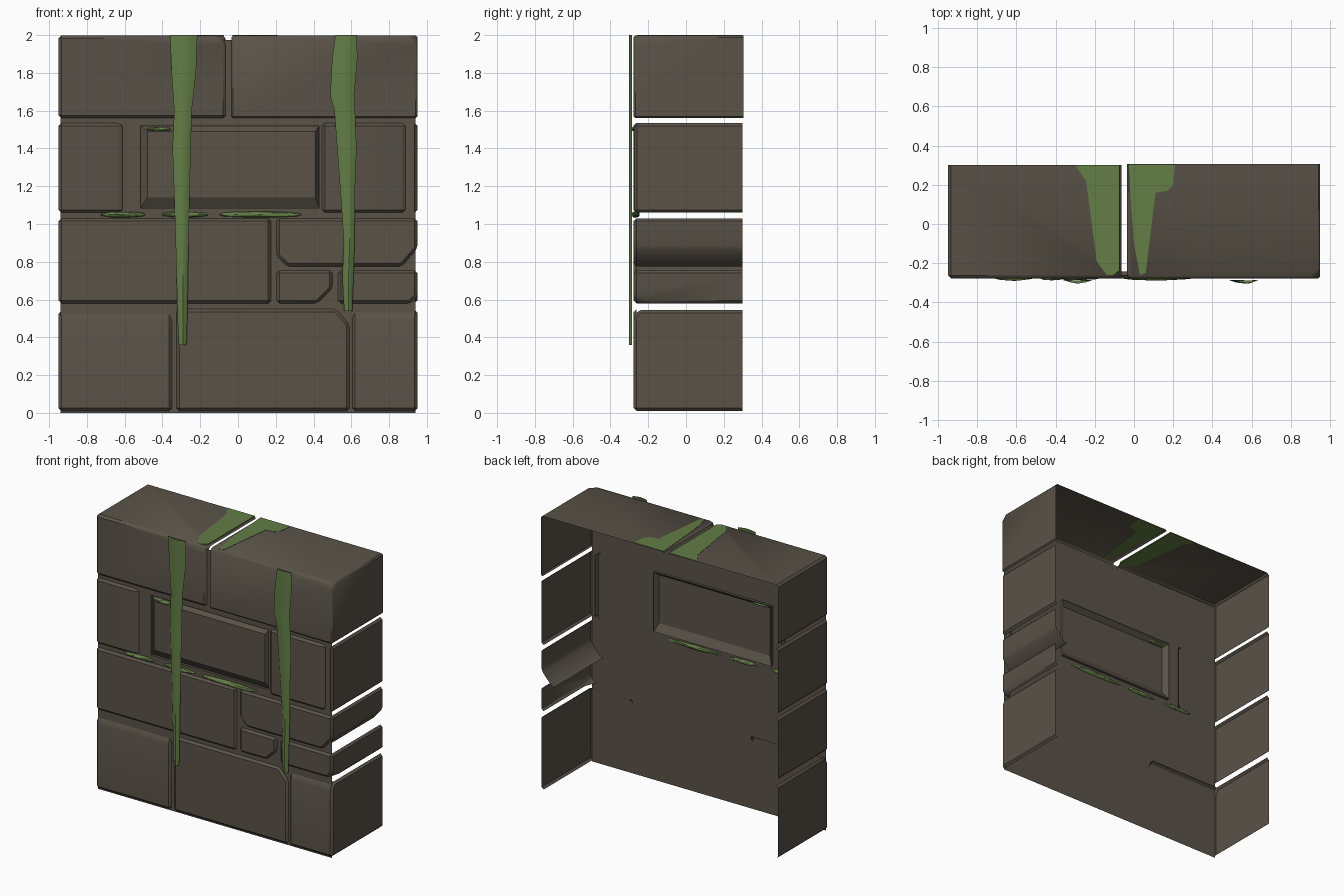
import bpy, bmesh, random
from mathutils import Vector

random.seed(4)
if "Cube" in bpy.data.objects:
    bpy.data.objects.remove(bpy.data.objects["Cube"])


def material(name, rgb):
    m = bpy.data.materials.new(name)
    m.use_nodes = True
    m.diffuse_color = (*rgb, 1)
    bsdf = m.node_tree.nodes["Principled BSDF"]
    bsdf.inputs["Base Color"].default_value = (*rgb, 1)
    bsdf.inputs["Roughness"].default_value = 0.9
    return m


STONE = material("brown grey stone", (0.100, 0.085, 0.064))
MOSS = material("moss green", (0.125, 0.205, 0.062))

FRONT, MORTAR, BACK, BEVEL = -0.277, -0.262, 0.30, 0.015
FACE, LEFT, RIGHT, TOP = (0, -1, 0), (1, 0, 0), (-1, 0, 0), (0, 0, 1)


def finish(bm, name, mat, smooth=True):
    me = bpy.data.meshes.new(name)
    bm.to_mesh(me)
    bm.free()
    ob = bpy.data.objects.new(name, me)
    bpy.context.collection.objects.link(ob)
    me.materials.append(mat)
    if smooth:
        bpy.ops.object.select_all(action="DESELECT")
        ob.select_set(True)
        bpy.context.view_layer.objects.active = ob
        bpy.ops.object.shade_smooth_by_angle(angle=0.5)
    return ob


def block(name, x0, x1, z0, z1, sides=(), chips=(), front=FRONT, dirs=(FACE,)):
    """Bevelled stone, chipped by planes, keeping only its outward shell."""
    bm = bmesh.new()
    bmesh.ops.create_cube(bm, size=1)
    back = BACK + BEVEL
    for v in bm.verts:
        v.co = (x1 if v.co.x > 0 else x0, back if v.co.y > 0 else front,
                z1 if v.co.z > 0 else z0)
    for point, normal in chips:
        cut = bmesh.ops.bisect_plane(
            bm, geom=bm.verts[:] + bm.edges[:] + bm.faces[:], plane_co=point,
            plane_no=normal, clear_outer=True)
        edges = [e for e in cut["geom_cut"] if isinstance(e, bmesh.types.BMEdge)]
        bmesh.ops.holes_fill(bm, edges=edges)
    bmesh.ops.recalc_face_normals(bm, faces=bm.faces[:])
    bmesh.ops.bevel(bm, geom=bm.edges[:], offset=BEVEL, segments=1,
                    affect="EDGES", clamp_overlap=True)
    bm.normal_update()
    keep = [Vector(d) for d in (*dirs, *sides)]
    drop = [f for f in bm.faces if f.normal.y > 0.3
            or not any(f.normal.dot(d) > 0.3 for d in keep)]
    bmesh.ops.delete(bm, geom=drop, context="FACES")
    return finish(bm, name, STONE)


def loft(name, rings, mat, cap_start=False, cap_end=False, smooth=True):
    bm = bmesh.new()
    loops = [[bm.verts.new(p) for p in ring] for ring in rings]
    n = len(loops[0])
    for a, b in zip(loops, loops[1:]):
        for i in range(n):
            bm.faces.new((a[i], a[(i + 1) % n], b[(i + 1) % n], b[i]))
    if cap_start:
        bm.faces.new(loops[0])
    if cap_end:
        bm.faces.new(loops[-1])
    bmesh.ops.recalc_face_normals(bm, faces=bm.faces[:])
    return finish(bm, name, mat, smooth)


# Top course, with broken corners
block("top_stone_right", -0.95, -0.065, 1.56, 1.998, (RIGHT, TOP),
      [((-0.115, FRONT, 2), (1, -1, 1))])
block("top_stone_left", -0.035, 0.95, 1.56, 1.998, (LEFT, TOP),
      [((0.90, FRONT, 2), (1, -1, 1)), ((-0.01, FRONT, 2), (-1, -1, 1))])

# Second course
block("second_stone_right", -0.95, -0.60, 1.06, 1.535, (RIGHT,),
      [((-0.635, FRONT, 0), (0.5, -0.85, 0))])
block("second_stone_left", 0.445, 0.895, 1.06, 1.535, (),
      [((0.875, FRONT, 0), (0.8, -0.6, 0))])
block("second_side_left", 0.6, 0.95, 1.06, 1.535, front=-0.275, dirs=(LEFT,))

# Third course, with a slanted stone on the left end
block("third_stone_right", -0.95, 0.175, 0.58, 1.03, (RIGHT,))
block("third_stone_upper_left", 0.205, 0.95, 0.775, 1.03, (LEFT,),
      [((0.95, 0, 0.87), (0.75, 0, -0.66)), ((0.205, 0, 0.83), (-0.7, 0, -0.7))])
block("third_stone_small", 0.205, 0.50, 0.58, 0.755, (),
      [((0.42, 0, 0.58), (0.7, 0, -0.7))])
block("third_stone_lower_left", 0.53, 0.95, 0.58, 0.755, (LEFT,),
      [((0.91, FRONT, 0.58), (0.7, -0.3, -0.7))])

# Bottom course
block("bottom_stone_right", -0.95, -0.35, 0.01, 0.54, (RIGHT,),
      [((0, FRONT, 0.495), (0, -0.85, 0.5))])
block("bottom_stone_middle", -0.325, 0.59, 0.01, 0.55, (),
      [((0.52, 0, 0.55), (0.7, 0, 0.6))])
block("bottom_stone_left", 0.605, 0.95, 0.01, 0.545, (LEFT,),
      [((0, FRONT, 0.505), (0, -0.85, 0.5))])


# Raised panel stone set in a shallow trench
def rect(x0, x1, z0, z1, y):
    return [(x0, y, z0), (x1, y, z0), (x1, y, z1), (x0, y, z1)]


hole = (-0.515, 0.43, 1.085, 1.52)
loft("panel_stone", [rect(*hole, MORTAR), rect(*hole, -0.243),
                     rect(-0.48, 0.41, 1.14, 1.49, FRONT)], STONE, cap_end=True)

# Mortar sheet around the panel
bm = bmesh.new()
hx0, hx1, hz0, hz1 = hole
for r in ((-0.94, 0.94, 0, hz0), (-0.94, 0.94, hz1, 1.975),
          (-0.94, hx0, hz0, hz1), (hx1, 0.94, hz0, hz1)):
    bm.faces.new([bm.verts.new(p) for p in rect(*r, MORTAR)])
finish(bm, "mortar_sheet", STONE, False)


# Hanging moss strands: rows of (z, x0, x1)
def strand(name, rows):
    rings = []
    for z, x0, x1 in rows:
        w = x1 - x0
        rings.append([(x0, -0.287, z), (x0 + w * 0.25, -0.298, z),
                      (x0 + w * 0.55, -0.303, z), (x0 + w * 0.8, -0.297, z),
                      (x1, -0.287, z), (x0 + w * 0.5, -0.289, z)])
    loft(name, rings, MOSS, True, True)


strand("moss_strand_right", [
    (2, -0.36, -0.215), (1.8, -0.352, -0.222), (1.6, -0.338, -0.245),
    (1.4, -0.347, -0.25), (1, -0.333, -0.26), (0.7, -0.325, -0.265),
    (0.5, -0.32, -0.268), (0.36, -0.315, -0.272)])
strand("moss_strand_left", [
    (2, 0.515, 0.63), (1.87, 0.498, 0.632), (1.68, 0.488, 0.615),
    (1.6, 0.51, 0.62), (1.4, 0.525, 0.628), (1.2, 0.54, 0.62),
    (0.9, 0.56, 0.617), (0.72, 0.552, 0.612), (0.54, 0.562, 0.605)])


# Moss patches on the top
def patch(name, outline):
    rings = [[(x, y, z) for x, y in outline] for z in (1.994, 2.0)]
    loft(name, rings, MOSS, True, True, False)


patch("moss_patch_right", [
    (-0.30, 0.30), (-0.075, 0.30), (-0.075, -0.24), (-0.11, -0.26),
    (-0.14, -0.26), (-0.19, -0.19), (-0.245, 0.22)])
patch("moss_patch_left", [
    (-0.03, 0.30), (0.21, 0.30), (0.20, 0.20), (0.17, 0.17), (0.11, 0.16),
    (0.06, -0.25), (0.03, -0.26), (0.0, -0.1)])


# Moss tufts in the joint
for i, (x, z, half, tall) in enumerate((
        (-0.61, 1.05, 0.125, 0.016), (-0.28, 1.05, 0.13, 0.016),
        (0.12, 1.05, 0.23, 0.018), (-0.42, 1.503, 0.07, 0.012))):
    bm = bmesh.new()
    bmesh.ops.create_icosphere(bm, subdivisions=2, radius=1)
    for v in bm.verts:
        j = random.uniform(0.85, 1.1)
        v.co = (x + v.co.x * half, -0.267 + v.co.y * 0.022 * j, z + v.co.z * tall * j)
    finish(bm, f"moss_tuft_{i + 1}", MOSS, False)
